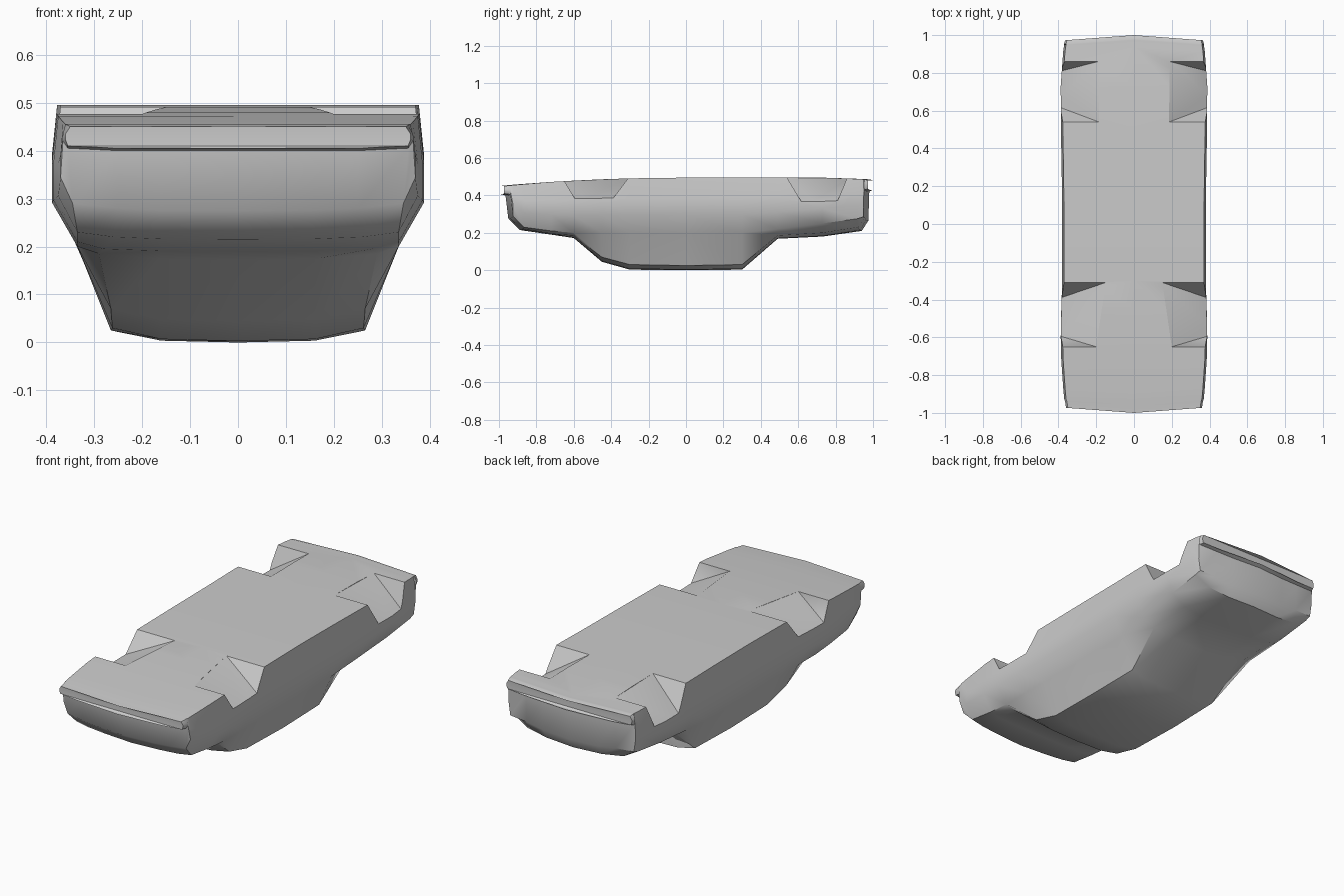
import bpy, bmesh, math

cube = bpy.data.objects.get("Cube")
if cube:
    bpy.data.objects.remove(cube, do_unlink=True)

paint = bpy.data.materials.new("plain grey")
paint.use_nodes = True
GREY = (0.6, 0.6, 0.6, 1)
paint.diffuse_color = GREY
paint.node_tree.nodes["Principled BSDF"].inputs["Base Color"].default_value = GREY


def make_object(name, bm):
    bmesh.ops.recalc_face_normals(bm, faces=bm.faces)
    mesh = bpy.data.meshes.new(name)
    bm.to_mesh(mesh)
    bm.free()
    mesh.materials.append(paint)
    obj = bpy.data.objects.new(name, mesh)
    bpy.context.collection.objects.link(obj)
    return obj


# Overturned body: y, floor z, side width, belt z and width,
# shoulder z and width, centreline z
stations = [
    (-1, .45, .36, .41, .355, .405, .25, .405),
    (-.965, .453, .365, .405, .355, .4, .25, .4),
    (-.95, .455, .37, .29, .345, .28, .25, .275),
    (-.89, .46, .375, .23, .335, .22, .26, .215),
    (-.72, .472, .385, .21, .335, .195, .28, .19),
    (-.6, .479, .388, .2, .335, .185, .29, .172),
    (-.45, .486, .385, .2, .335, .07, .265, .045),
    (-.3, .491, .38, .2, .335, .03, .262, .003),
    (0, .495, .38, .2, .335, .025, .265, 0),
    (.3, .495, .383, .2, .335, .03, .262, .003),
    (.49, .495, .387, .22, .345, .185, .28, .168),
    (.73, .495, .388, .25, .36, .2, .28, .18),
    (.94, .488, .375, .275, .362, .23, .28, .21),
    (.975, .486, .37, .285, .36, .28, .26, .265),
    (.98, .486, .37, .43, .365, .425, .26, .42),
    (1, .48, .365, .435, .36, .43, .26, .43),
]


def section(y, top, w, belt, wb, shoulder, ws, mid):
    """Closed cross-section, bowed towards the middle at the two ends."""
    rise = top - belt
    half = [(w - .01, top), (w, belt + rise * .62), (w, belt + rise * .33),
            (wb, belt), (ws, shoulder), (.16, mid + (shoulder - mid) * .15)]
    ring = [(0, top)] + half + [(0, mid)] + [(-x, z) for x, z in reversed(half)]
    bow = .075 * y if abs(y) > .85 else 0
    return [(x, y - bow * abs(x), z) for x, z in ring]


bm = bmesh.new()
rings = [[bm.verts.new(p) for p in section(*s)] for s in stations]
for a, b in zip(rings, rings[1:]):
    for i in range(len(a)):
        j = (i + 1) % len(a)
        bm.faces.new((a[i], a[j], b[j], b[i]))
for ring in (rings[0], rings[-1]):
    n = len(ring)
    for i in range(n // 2):
        quad = [ring[i], ring[i + 1], ring[n - 1 - i], ring[(n - i) % n]]
        bm.faces.new(list(dict.fromkeys(quad)))
body = make_object("car_body", bm)


def wheel_notch(name, side, y0, y1, low0, low1, low_z, inner0, inner1, top_z):
    """Wedge that rises from the outer side to nothing at its inner edge."""
    def outer(y, z, k):
        # carry the slope past the body side
        inner_x, inner_y, inner_z = k
        t = 1.25
        return (side * (inner_x + (.385 - inner_x) * t),
                inner_y + (y - inner_y) * t, inner_z + (z - inner_z) * t)
    z0, z1 = top_z
    in0, in1 = (inner0, y0, z0), (inner1, y1, z1)
    pts = [(side * inner0, y0, z0), (side * inner1, y1, z1),
           outer(low0, low_z, in0), outer(low1, low_z, in1)]
    up = .08
    pts += [(side * inner0, y0, z0 + up), (side * inner1, y1, z1 + up),
            (side * .45, y0, z0 + up), (side * .45, y1, z1 + up),
            (side * .45, y0, z0), (side * .45, y1, z1)]
    bm = bmesh.new()
    verts = [bm.verts.new(p) for p in pts]
    bmesh.ops.convex_hull(bm, input=verts)
    return make_object(name, bm)


# Four wheel notches cut from the upturned floor
cutters = []
for side in (1, -1):
    cutters.append(wheel_notch("front_notch_cutter", side, -.65, -.31,
                               -.595, -.39, .385, .2, .15, (.476, .491)))
    cutters.append(wheel_notch("rear_notch_cutter", side, .54, .86,
                               .615, .81, .37, .185, .19, (.495, .491)))

bpy.context.view_layer.objects.active = body
body.select_set(True)
for cutter in cutters:
    cutter.hide_render = True
    mod = body.modifiers.new("wheel notch", "BOOLEAN")
    mod.operation = "DIFFERENCE"
    mod.solver = "EXACT"
    mod.object = cutter
    bpy.ops.object.modifier_apply(modifier=mod.name)
for cutter in cutters:
    bpy.data.objects.remove(cutter, do_unlink=True)
bpy.ops.object.shade_smooth_by_angle(angle=math.radians(42))
